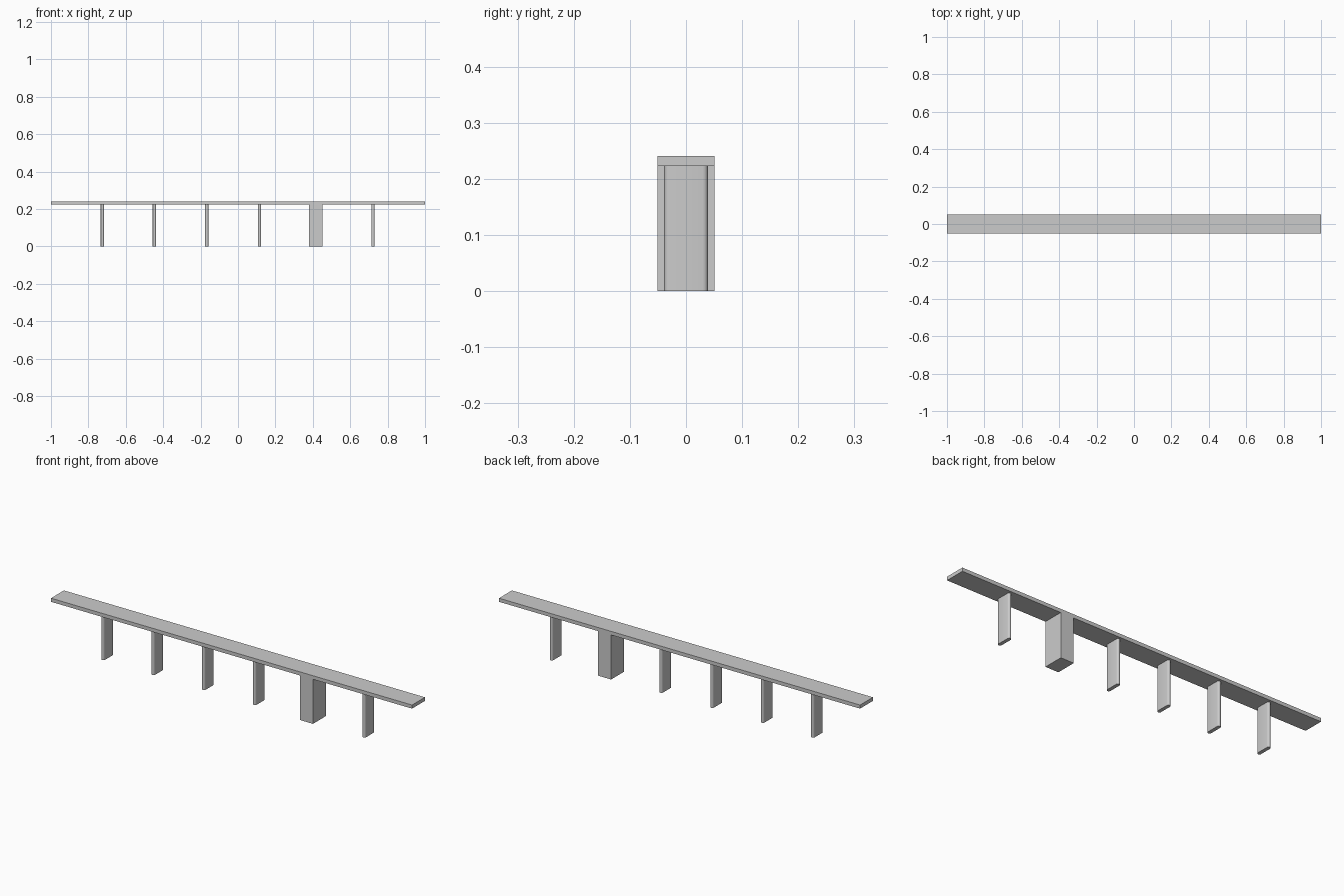
import bpy, bmesh, math

if "Cube" in bpy.data.objects:
    bpy.data.objects.remove(bpy.data.objects["Cube"])

DECK_BOTTOM, DECK_TOP = 0.223, 0.241
HALF_WIDTH = 0.051


def prism(name, profile, z0, z1):
    """Extrude a plan outline from z0 up to z1."""
    bm = bmesh.new()
    face = bm.faces.new([bm.verts.new((x, y, z0)) for x, y in profile])
    ext = bmesh.ops.extrude_face_region(bm, geom=[face])
    top = [v for v in ext["geom"] if isinstance(v, bmesh.types.BMVert)]
    bmesh.ops.translate(bm, verts=top, vec=(0, 0, z1 - z0))
    bmesh.ops.recalc_face_normals(bm, faces=bm.faces)
    mesh = bpy.data.meshes.new(name)
    bm.to_mesh(mesh)
    bm.free()
    obj = bpy.data.objects.new(name, mesh)
    bpy.context.collection.objects.link(obj)
    return obj


def rect(x0, x1, y):
    return [(x0, -y), (x1, -y), (x1, y), (x0, y)]


def stadium(radius, half_length, steps=8):
    """Round-nosed outline, long in y."""
    pts = []
    for side in (1, -1):
        for i in range(steps + 1):
            a = math.pi * i / steps
            pts.append((side * radius * math.cos(a),
                        side * (half_length - radius + radius * math.sin(a))))
    return pts


# Long flat deck
prism("deck", rect(-1, 1, HALF_WIDTH), DECK_BOTTOM, DECK_TOP)

# Wide solid pier
prism("block_pier", rect(0.379, 0.451, HALF_WIDTH), 0, DECK_BOTTOM)

# Thin piers with rounded noses
for n, x in enumerate((-0.725, -0.447, -0.167, 0.115, 0.722)):
    pier = prism(f"thin_pier_{n + 1}", stadium(0.009, 0.039), 0, DECK_BOTTOM)
    pier.location.x = x
    bpy.ops.object.select_all(action='DESELECT')
    pier.select_set(True)
    bpy.context.view_layer.objects.active = pier
    bpy.ops.object.shade_smooth_by_angle(angle=math.radians(35))
